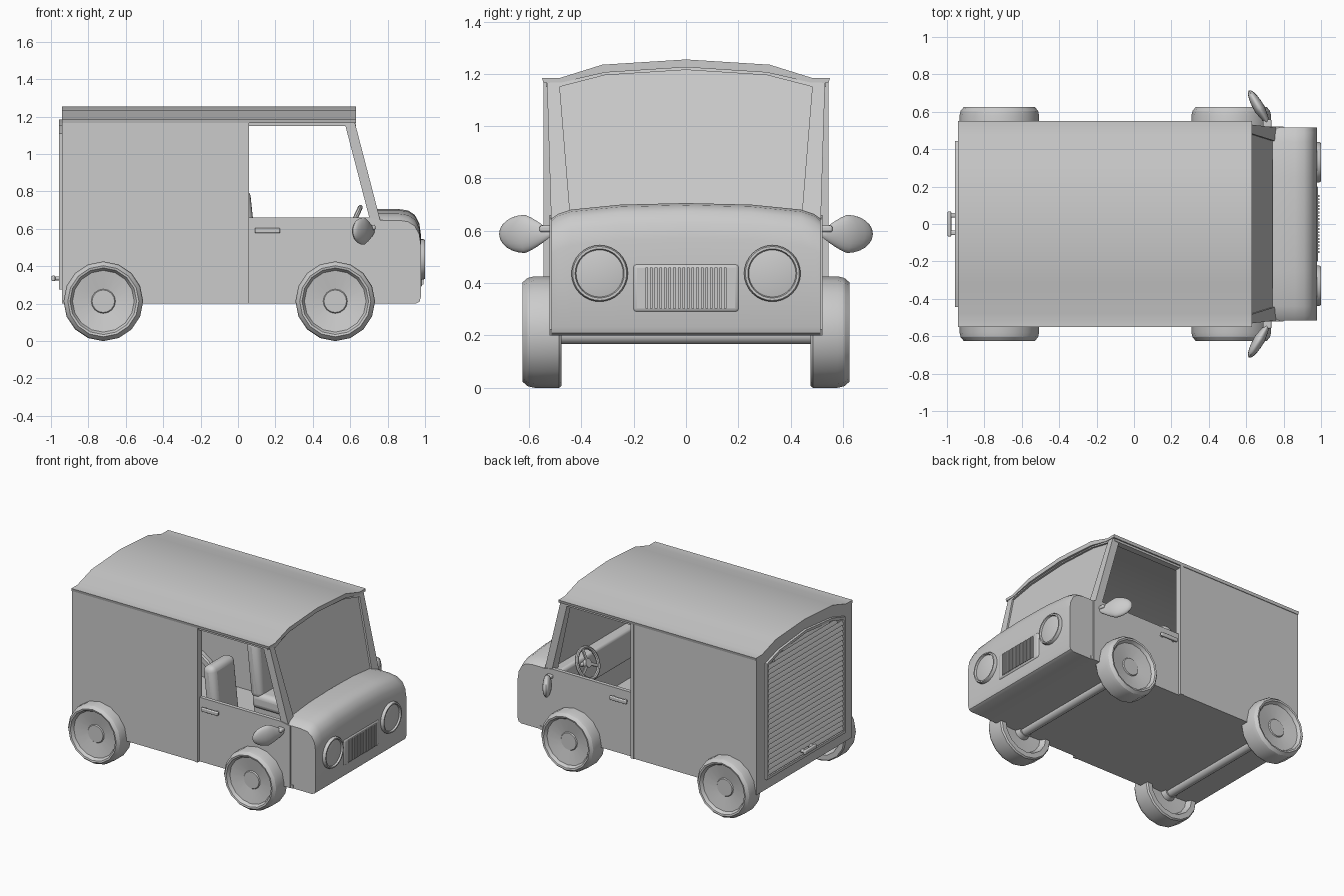
import bpy, bmesh, math
from mathutils import Matrix, Vector

if "Cube" in bpy.data.objects:
    bpy.data.objects.remove(bpy.data.objects["Cube"])


def finish(bm, name, mirror=False, bevel=0, segs=3, angle=35):
    bmesh.ops.remove_doubles(bm, verts=bm.verts, dist=1e-5)
    bmesh.ops.recalc_face_normals(bm, faces=bm.faces)
    me = bpy.data.meshes.new(name)
    bm.to_mesh(me)
    bm.free()
    ob = bpy.data.objects.new(name, me)
    bpy.context.collection.objects.link(ob)
    if bevel:
        m = ob.modifiers.new("Bevel", 'BEVEL')
        m.width, m.segments = bevel, segs
    if mirror:
        m = ob.modifiers.new("Mirror", 'MIRROR')
        m.use_axis = (False, True, False)
    bpy.ops.object.select_all(action='DESELECT')
    bpy.context.view_layer.objects.active = ob
    ob.select_set(True)
    bpy.ops.object.shade_smooth_by_angle(angle=math.radians(angle))
    return ob


def prism(bm, pts, axis, a, b):
    """Extrude a 2D outline: axis x takes (y, z) points, axis y takes (x, z)."""
    put = (lambda p, t: (t, p[0], p[1])) if axis == 'x' else (lambda p, t: (p[0], t, p[1]))
    lo = [bm.verts.new(put(p, a)) for p in pts]
    hi = [bm.verts.new(put(p, b)) for p in pts]
    n = len(pts)
    bm.faces.new(lo)
    bm.faces.new(hi[::-1])
    for i in range(n):
        j = (i + 1) % n
        bm.faces.new((lo[i], lo[j], hi[j], hi[i]))
    return bm


def box(bm, lo, hi, tilt=0):
    lo, hi = Vector(lo), Vector(hi)
    mat = (Matrix.Translation((lo + hi) / 2) @ Matrix.Rotation(tilt, 4, 'Y')
           @ Matrix.Diagonal((*(hi - lo), 1)))
    bmesh.ops.create_cube(bm, size=1, matrix=mat)
    return bm


def lathe(bm, prof, axis, centre, n):
    """Spin (radius, distance along axis) points about a line parallel to x or y."""
    rings = []
    for r, d in prof:
        ring = []
        for k in range(n):
            a = 2 * math.pi * k / n
            u, w = r * math.cos(a), r * math.sin(a)
            v = Vector((d, u, w) if axis == 'x' else (u, d, w))
            ring.append(bm.verts.new(v + Vector(centre)))
        rings.append(ring)
    for p, q in zip(rings, rings[1:]):
        for k in range(n):
            j = (k + 1) % n
            bm.faces.new((p[k], p[j], q[j], q[k]))
    return bm


def sym(half):
    """Mirror a (y, z) half outline, listed from y > 0 towards the centre."""
    return half + [(-y, z) for y, z in reversed(half) if y > 0]


new = bmesh.new

# Arched roof with side flanges
outer = sym([(.55, 1.185), (.48, 1.185), (.32, 1.235), (0, 1.255)])
inner = sym([(.545, 1.165), (.47, 1.168), (.31, 1.205), (0, 1.225)])
finish(prism(new(), outer + inner[::-1], 'x', -.94, .63), "roof", angle=20)

# Cargo box: side walls, rear wall, floor
finish(box(new(), (-.94, .515, .2), (.045, .54, 1.175)), "cargo_side", mirror=True)
finish(prism(new(), sym([(.53, .2), (.53, 1.175), (.31, 1.21), (0, 1.23)]), 'x', -.94, -.915),
       "rear_wall")
finish(box(new(), (-.93, -.52, .2), (.8, .52, .225)), "floor")

# Cab doors, door posts and the rail above the window
finish(prism(new(), [(.045, .2), (.78, .2), (.78, .645), (.70, .66), (.045, .66)],
             'y', .495, .522), "door", mirror=True)
finish(box(new(), (.035, .495, .2), (.06, .545, 1.17)), "door_post", mirror=True)
finish(box(new(), (.04, .49, 1.15), (.61, .535, 1.18)), "window_rail", mirror=True)

# Nose: one side profile lofted across a crowned width
prof = [(.74, .2), (.95, .2), (.97, .21), (.978, .235), (.978, .57), (.969, .63),
        (.945, .675), (.91, .698), (.86, .706), (.74, .706)]
drops = sym([(.515, .06), (.49, .042), (.44, .025), (.25, .006), (0, 0)])
bm = new()
rows = [[bm.verts.new((x, y, z - (d if i > 3 else 0))) for i, (x, z) in enumerate(prof)]
        for y, d in drops]
for p, q in zip(rows, rows[1:]):
    for i in range(len(prof)):
        j = (i + 1) % len(prof)
        bm.faces.new((p[i], p[j], q[j], q[i]))
bm.faces.new(rows[0])
bm.faces.new(rows[-1][::-1])
finish(bm, "nose")


# Raked windscreen and corner pillars, drawn flat then sheared
def rake(bm):
    for v in bm.verts:
        v.co.x += .757 - (v.co.z - .66) * .26
    return bm


finish(rake(prism(new(), sym([(.46, .64), (.50, 1.17), (.31, 1.21), (0, 1.23)]),
                  'x', -.03, -.012)), "windscreen")
finish(rake(prism(new(), [(.515, .63), (.44, .63), (.485, 1.18), (.532, 1.18)],
                  'x', -.055, 0)), "windscreen_pillar", mirror=True)
bm = prism(new(), sym([(.49, 1.17), (.31, 1.212), (0, 1.23)])
           + [(0, 1.215), (-.31, 1.195), (-.485, 1.15)][::-1]
           + [(.31, 1.195), (.485, 1.15)], 'x', -.03, .002)
finish(rake(bm), "windscreen_header")

# Wheels and axles
tyre = [(0, .59), (.06, .59), (.065, .583), (.165, .60), (.178, .622), (.19, .625),
        (.207, .605), (.213, .58), (.213, .485), (.205, .475), (.17, .475),
        (.15, .51), (.06, .515), (.05, .48), (0, .48)]
for label, x in (("rear", -.72), ("front", .52)):
    finish(lathe(new(), tyre, 'y', (x, 0, .213), 16), label + "_wheel", mirror=True, angle=25)
    finish(lathe(new(), [(0, -.5), (.033, -.5), (.033, .5), (0, .5)], 'y', (x, 0, .2), 16),
           label + "_axle")

# Headlights
lamp = [(.108, .95), (.108, .99), (.103, 1.0), (.094, 1.0), (.09, .988), (.06, .994), (0, .997)]
finish(lathe(new(), lamp, 'x', (0, .33, .437), 32), "headlight", mirror=True)

# Grille plate with upright bars
finish(box(new(), (.95, -.205, .287), (.985, .205, .475)), "grille_plate", bevel=.017)
bm = new()
for k in range(18):
    y = -.15 + k * .3 / 17
    box(bm, (.97, y - .005, .303), (.993, y + .005, .46))
finish(bm, "grille_bars")

# Wing mirrors: flattened teardrops on short arms
bm = new()
bmesh.ops.create_uvsphere(bm, u_segments=20, v_segments=12, radius=1)
for v in bm.verts:
    taper = 1 if v.co.y > 0 else 1 + .55 * v.co.y
    v.co = Vector((v.co.x * .03 * taper, v.co.y * .115, v.co.z * .073 * taper))
bm.transform(Matrix.Translation((.672, .615, .588)) @ Matrix.Rotation(math.radians(30), 4, 'Z'))
finish(bm, "wing_mirror", mirror=True)
finish(box(new(), (.69, .50, .595), (.735, .56, .62)), "mirror_arm", mirror=True, bevel=.008)

# Door handles
bm = box(new(), (.09, .535, .577), (.225, .552, .605))
box(bm, (.10, .515, .582), (.12, .545, .60))
box(bm, (.195, .515, .582), (.215, .545, .60))
finish(bm, "door_handle", mirror=True, bevel=.006)

# Roller door at the back: frame, slats, handle
door = sym([(.445, .275), (.445, 1.11), (.30, 1.155), (0, 1.185)])
hole = sym([(.425, .295), (.425, 1.095), (.29, 1.137), (0, 1.165)])
bm = new()
loops = [[bm.verts.new((x, y, z)) for y, z in pts]
         for pts, x in ((door, -.93), (door, -.957), (hole, -.957), (hole, -.93))]
for p, q in zip(loops, loops[1:]):
    for i in range(len(door)):
        j = (i + 1) % len(door)
        bm.faces.new((p[i], p[j], q[j], q[i]))
finish(bm, "roller_door_frame")
bm = new()
for k in range(24):
    z = .295 + k * .036
    w = .427 if z < 1.06 else .427 - (z - 1.06) * 2.6
    prism(bm, [(-.935, z), (-.945, z), (-.956, z + .008), (-.954, z + .016),
               (-.944, z + .036), (-.935, z + .036)], 'y', -w, w)
finish(bm, "roller_door_slats")
bm = box(new(), (-.997, -.068, .32), (-.977, .068, .35))
box(bm, (-.985, -.06, .325), (-.94, -.035, .345))
box(bm, (-.985, .035, .325), (-.94, .06, .345))
finish(bm, "rear_handle", bevel=.007)

# Interior: seats, dashboard, steering wheel
finish(box(new(), (-.01, .115, .40), (.085, .375, .81), math.radians(-6)),
       "seat_back", mirror=True, bevel=.04, segs=4)
finish(box(new(), (.02, .115, .33), (.32, .375, .44)), "seat_cushion", mirror=True,
       bevel=.035, segs=4)
finish(box(new(), (.03, .14, .22), (.28, .35, .35)), "seat_base", mirror=True)
finish(box(new(), (.66, -.5, .42), (.76, .5, .64)), "dashboard", bevel=.02)
ring = [(.105 + .013 * math.cos(a), .013 * math.sin(a))
        for a in (2 * math.pi * k / 8 for k in range(9))]
bm = lathe(new(), ring, 'x', (0, 0, 0), 24)
lathe(bm, [(0, -.01), (.03, -.01), (.03, .015), (.014, .02), (.014, .12), (0, .12)],
      'x', (0, 0, 0), 12)
for k in range(3):
    tmp = Matrix.Rotation(math.pi / 2 + k * math.tau / 3, 4, 'X')
    bmesh.ops.create_cube(bm, size=1, matrix=tmp @ Matrix.Translation((0, .06, 0))
                          @ Matrix.Diagonal((.01, .09, .02, 1)))
bm.transform(Matrix.Translation((.61, .245, .62)) @ Matrix.Rotation(math.radians(25), 4, 'Y'))
finish(bm, "steering_wheel")
